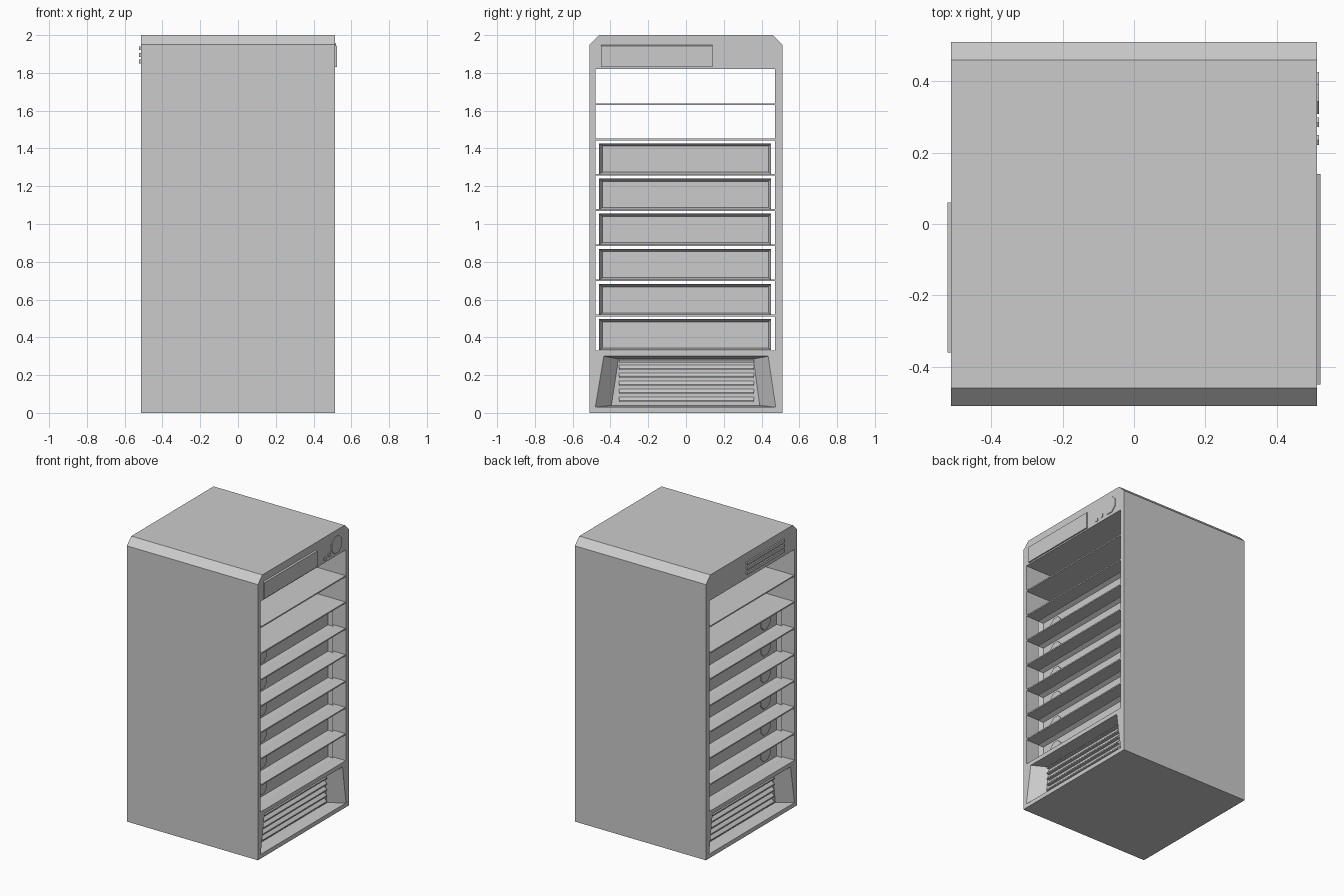
import bpy, bmesh, math

# Remove the default cube
cube = bpy.data.objects.get("Cube")
if cube:
    bpy.data.objects.remove(cube, do_unlink=True)

grey = bpy.data.materials.new("cabinet grey")
grey.use_nodes = True
colour = (0.6, 0.6, 0.6, 1)
grey.diffuse_color = colour
grey.node_tree.nodes["Principled BSDF"].inputs["Base Color"].default_value = colour


def loft(name, sections):
    """Capped solid through (x, [(y, z), ...]) cross-sections."""
    bm = bmesh.new()
    rings = [[bm.verts.new((x, y, z)) for y, z in pts] for x, pts in sections]
    n = len(rings[0])
    for a, b in zip(rings, rings[1:]):
        for i in range(n):
            j = (i + 1) % n
            bm.faces.new((a[i], a[j], b[j], b[i]))
    bm.faces.new(rings[0])
    bm.faces.new(rings[-1])
    bmesh.ops.recalc_face_normals(bm, faces=bm.faces)
    mesh = bpy.data.meshes.new(name)
    bm.to_mesh(mesh)
    bm.free()
    mesh.materials.append(grey)
    obj = bpy.data.objects.new(name, mesh)
    bpy.context.collection.objects.link(obj)
    return obj


def rect(y0, y1, z0, z1):
    return [(y0, z0), (y1, z0), (y1, z1), (y0, z1)]


def circle(y, z, r, n):
    angles = [2 * math.pi * (i + 0.5) / n for i in range(n)]
    return [(y + r * math.cos(a), z + r * math.sin(a)) for a in angles]


def cut(obj, cutter):
    cutter.hide_render = True
    mod = obj.modifiers.new("cut", "BOOLEAN")
    mod.operation = "DIFFERENCE"
    mod.solver = "EXACT"
    mod.object = cutter
    bpy.context.view_layer.objects.active = obj
    bpy.ops.object.modifier_apply(modifier=mod.name)
    bpy.data.objects.remove(cutter, do_unlink=True)


HALF = 0.513            # half width of the cabinet
LOW, HIGH = 0.33, 1.82  # bay opening heights
BAY = (HIGH - LOW) / 8

# Cabinet shell with chamfered top edges and an open bay through it
profile = [(-0.51, 0), (0.51, 0), (0.51, 1.95), (0.46, 2), (-0.46, 2), (-0.51, 1.95)]
cabinet = loft("cabinet", [(-HALF, profile), (HALF, profile)])
opening = rect(-0.48, 0.472, LOW, HIGH)
cut(cabinet, loft("bay_cutter", [(-1, opening), (1, opening)]))

# Tapered intake recess and louvres on both open sides
mouth = [(-0.48, 0.03), (0.475, 0.03), (0.435, 0.3), (-0.435, 0.3)]
back = [(-0.395, 0.04), (0.39, 0.04), (0.357, 0.285), (-0.357, 0.285)]
for side, label in ((1, "left"), (-1, "right")):
    cut(cabinet, loft("intake_cutter", [
        (side * 0.7, mouth), (side * HALF, mouth), (side * (HALF - 0.09), back)]))
    for i in range(6):
        z = 0.058 + 0.042 * i
        top = min(z + 0.032, 0.283)
        loft(f"{label}_louvre_{i + 1}", [
            (side * (HALF - 0.095), rect(-0.355, 0.36, z, top)),
            (side * (HALF - 0.07), rect(-0.355, 0.36, z, z + 0.008))])

# Thin shelves
for i in range(1, 8):
    z = LOW + BAY * i
    plate = rect(-0.481, 0.473, z - 0.005, z + 0.004)
    loft(f"shelf_{i}", [(-HALF + 0.002, plate), (HALF - 0.002, plate)])

# Equipment units with dished ends and a round plate on each end
for i in range(6):
    z = LOW + BAY * i + 0.003
    rim = rect(-0.46, 0.45, z, z + 0.163)
    dish = rect(-0.443, 0.437, z + 0.01, z + 0.148)
    loft(f"unit_{i + 1}", [(-0.4, dish), (-0.43, rim), (0.43, rim), (0.4, dish)])
    for side, label in ((1, "left"), (-1, "right")):
        dial = circle(-0.31, z + 0.08, 0.055, 8)
        loft(f"unit_{i + 1}_{label}_dial", [(side * 0.395, dial), (side * 0.407, dial)])

# Display panel, dial and buttons on the header
loft("display_panel", [(HALF - 0.003, rect(-0.45, 0.14, 1.83, 1.95)),
                       (HALF + 0.01, rect(-0.45, 0.14, 1.83, 1.943))])
for name, y, z, r, n in (("header_dial", 0.367, 1.9, 0.063, 8),
                         ("button_front", 0.235, 1.85, 0.016, 6),
                         ("button_back", 0.285, 1.86, 0.016, 6)):
    disc = circle(y, z, r, n)
    loft(name, [(HALF - 0.003, disc), (HALF + 0.005, disc)])

# Vent bars on the opposite header
for i in range(3):
    z = 1.85 + 0.035 * i
    bar = rect(-0.36, 0.06, z, z + 0.02)
    loft(f"header_vent_{i + 1}", [(-HALF + 0.003, bar), (-HALF - 0.01, bar)])
